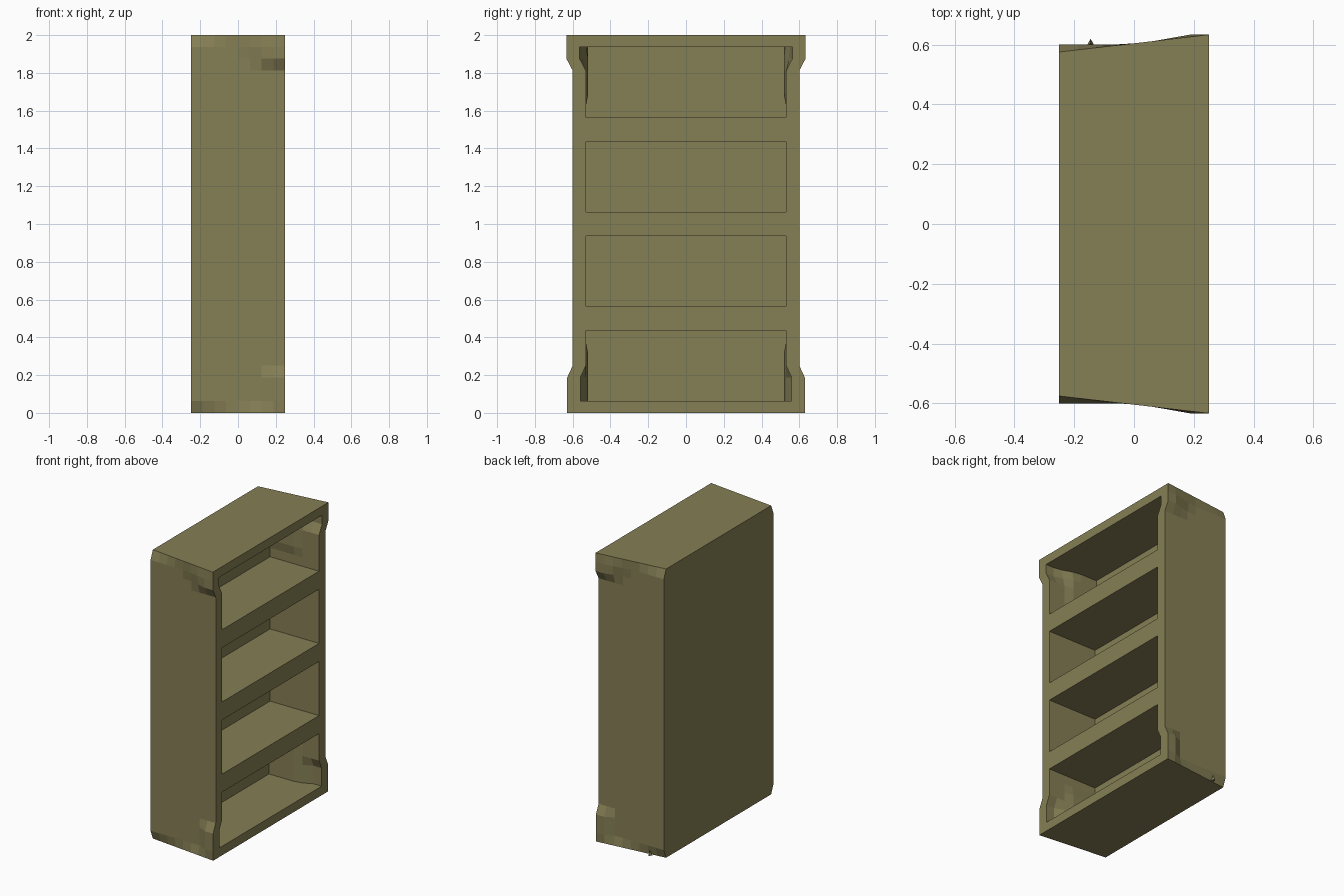
import bpy, bmesh
from mathutils import Vector, Matrix

if "Cube" in bpy.data.objects:
    bpy.data.objects.remove(bpy.data.objects["Cube"])

wood = bpy.data.materials.new("olive wood")
wood.use_nodes = True
colour = (0.235, 0.21, 0.09, 1)
wood.diffuse_color = colour
wood.node_tree.nodes["Principled BSDF"].inputs["Base Color"].default_value = colour

STEP = 0.0625
DEPTH, WIDTH, HEIGHT = 0.5, 1.2, 2.0
INNER = 0.53


def add_object(name, bm):
    mesh = bpy.data.meshes.new(name)
    bm.to_mesh(mesh)
    bm.free()
    mesh.materials.append(wood)
    obj = bpy.data.objects.new(name, mesh)
    bpy.context.collection.objects.link(obj)
    return obj


def cut(bm, axis, value):
    normal = Vector((0, 0, 0))
    normal[axis] = 1
    bmesh.ops.bisect_plane(bm, geom=bm.verts[:] + bm.edges[:] + bm.faces[:],
                           dist=1e-5, plane_co=normal * value, plane_no=normal)


def ramp(x, start, end):
    return max(0, min(1, (x - start) / (end - start)))


def flare(x, z):
    """Outward bend of the sides near the top and bottom ends."""
    top = z > HEIGHT / 2
    row = round((HEIGHT - z if top else z) / STEP)
    size = 0.033 if top else 0.029
    if row == 0:
        return -0.025 + (size + 0.025) * (x + DEPTH / 2) / DEPTH
    if top:
        starts = {1: 0.0, 2: STEP}
    else:
        starts = {1: 2 * STEP, 2: 2 * STEP, 3: 2 * STEP}
    return size * ramp(x, starts[row], 3 * STEP) if row in starts else 0


# Carcass: a block with four compartments pushed in from the open side
bm = bmesh.new()
bmesh.ops.create_cube(bm, size=1, matrix=Matrix.Translation((0, 0, HEIGHT / 2))
                      @ Matrix.Diagonal((DEPTH, WIDTH, HEIGHT, 1)))
for side in (-1, 1):
    cut(bm, 1, side * INNER)
for bay in range(4):
    cut(bm, 2, bay * 0.5 + STEP)
    cut(bm, 2, bay * 0.5 + 0.5 - STEP)
openings = []
for f in bm.faces:
    c = f.calc_center_median()
    if c.x > 0.24 and abs(c.y) < 0.1 and abs(c.z % 0.5 - 0.25) < 0.1:
        openings.append(f)
bmesh.ops.inset_individual(bm, faces=openings, thickness=0, depth=-0.375)

# Warp the sides in small flat cells
for i in range(1, 8):
    cut(bm, 0, -DEPTH / 2 + i * STEP)
for i in range(1, 7):
    cut(bm, 2, i * STEP)
    cut(bm, 2, HEIGHT - i * STEP)
for v in bm.verts:
    x, y, z = v.co
    if abs(y) < 0.5:
        continue
    shift = flare(x, z)
    end = min(z, HEIGHT - z)
    if abs(y) < 0.55 and -0.13 < x < 0.07 and 0.06 < end < 0.32:
        shift -= 0.012
    v.co.y += shift if y > 0 else -shift
bmesh.ops.recalc_face_normals(bm, faces=bm.faces[:])
add_object("bookshelf_carcass", bm)

# Small splinter on the lower edge
bm = bmesh.new()
bmesh.ops.create_cone(bm, segments=3, radius1=0.016, radius2=0, depth=0.035, cap_ends=True,
                      matrix=Matrix.Translation((-0.145, 0.603, 0.0175)))
add_object("lower_splinter", bm)
